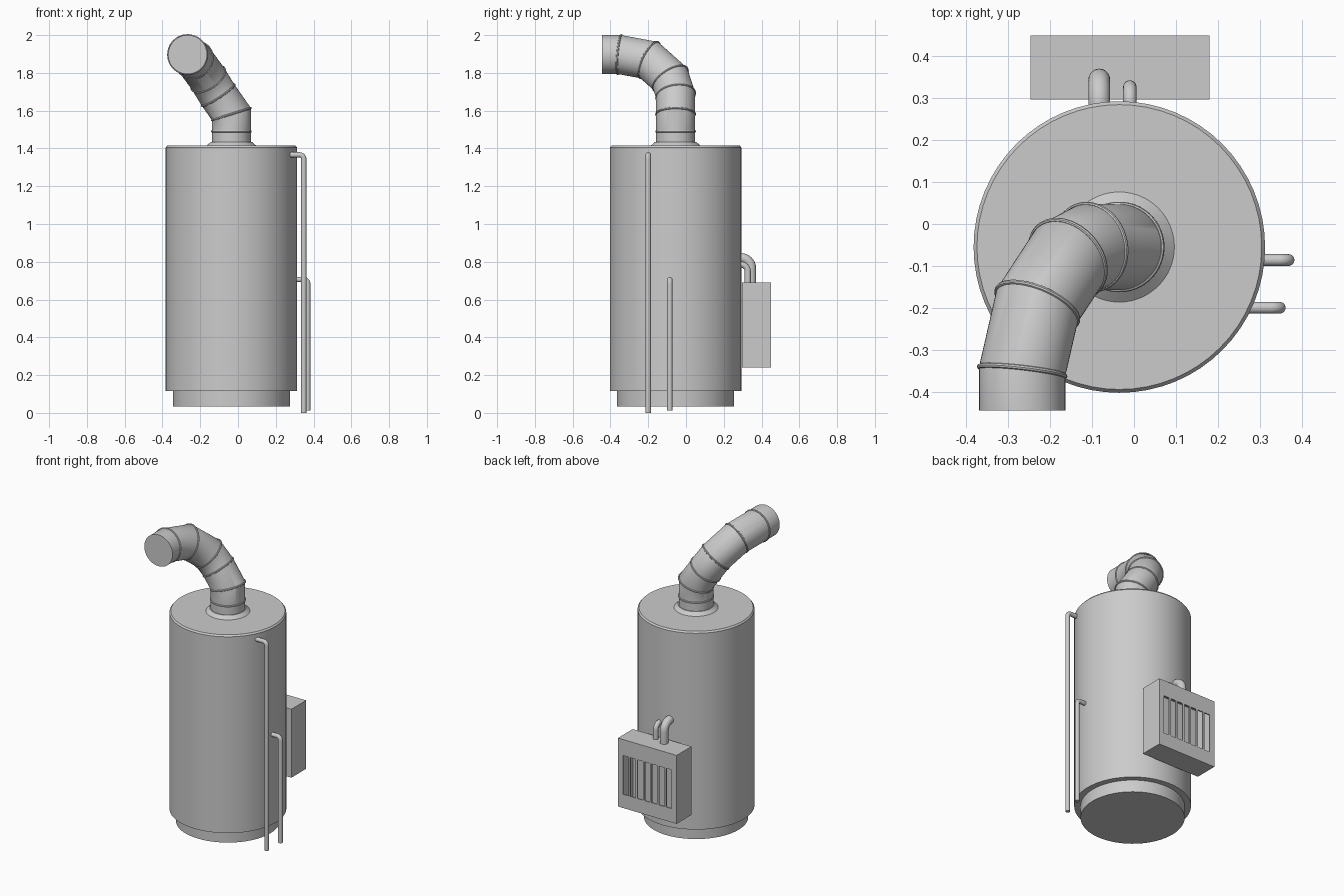
import bpy, bmesh, math
from mathutils import Vector, Matrix

if "Cube" in bpy.data.objects:
    bpy.data.objects.remove(bpy.data.objects["Cube"])

CX, CY = -0.035, -0.055  # tank axis


def finish(name, bm, smooth=True):
    bmesh.ops.recalc_face_normals(bm, faces=bm.faces[:])
    me = bpy.data.meshes.new(name)
    bm.to_mesh(me)
    bm.free()
    if smooth:
        me.shade_smooth()
        me.set_sharp_from_angle(angle=math.radians(30))
    ob = bpy.data.objects.new(name, me)
    bpy.context.collection.objects.link(ob)
    return ob


def skin(bm, rings, closed=False):
    """Bridge equal-sized vertex rings with quads; cap the ends unless closed."""
    loops = [[bm.verts.new(p) for p in r] for r in rings]
    n = len(loops[0])
    pairs = list(zip(loops, loops[1:])) + ([(loops[-1], loops[0])] if closed else [])
    for a, b in pairs:
        for i in range(n):
            j = (i + 1) % n
            bm.faces.new((a[i], a[j], b[j], b[i]))
    if not closed:
        bm.faces.new(loops[0])
        bm.faces.new(loops[-1])


def lathe(name, profile, n=64):
    bm = bmesh.new()
    skin(bm, [[(CX + r * math.cos(math.tau * i / n), CY + r * math.sin(math.tau * i / n), z)
               for i in range(n)] for r, z in profile])
    return finish(name, bm)


def mitred_rings(path, r, n):
    """Circle swept along a polyline, cut on the bisecting plane at each joint."""
    p = [Vector(q) for q in path]
    d = [(b - a).normalized() for a, b in zip(p, p[1:])]
    rot = d[0].to_track_quat('Z', 'Y').to_matrix()
    ring = [p[0] + rot @ Vector((r * math.cos(math.tau * i / n), r * math.sin(math.tau * i / n), 0))
            for i in range(n)]
    rings = [ring]
    for k in range(1, len(p)):
        nrm = (d[k - 1] + d[min(k, len(d) - 1)]).normalized()
        ring = [q + d[k - 1] * ((p[k] - q).dot(nrm) / d[k - 1].dot(nrm)) for q in ring]
        rings.append(ring)
    return p, d, rings


def tube(name, path, r, n=20):
    bm = bmesh.new()
    skin(bm, mitred_rings(path, r, n)[2])
    return finish(name, bm)


def box(name, lo, hi):
    bm = bmesh.new()
    lo, hi = Vector(lo), Vector(hi)
    bmesh.ops.create_cube(bm, size=1, matrix=Matrix.Translation((lo + hi) / 2)
                          @ Matrix.Diagonal((*(hi - lo), 1)))
    return finish(name, bm, False)


def elbow(start, corner, end, rad, steps=8):
    """Path from start to end with a rounded right-angle corner."""
    s, c, e = Vector(start), Vector(corner), Vector(end)
    u, v = (s - c).normalized(), (e - c).normalized()
    o = c + (u + v) * rad
    arc = [o - v * rad * math.cos(t) - u * rad * math.sin(t)
           for t in (math.pi / 2 * i / steps for i in range(steps + 1))]
    return [s] + arc + [e]


# tank, plinth and flue collar
lathe("tank", [(0.348, 0.115), (0.348, 1.405), (0.34, 1.415)])
lathe("plinth", [(0.31, 0.035), (0.31, 0.12)])
lathe("flue_collar", [(0.135, 1.412), (0.108, 1.435)])

# segmented flue pipe
flue = [(CX, CY, 1.42), (CX, CY, 1.49), (CX, CY, 1.582), (-0.105, CY, 1.682),
        (-0.158, -0.083, 1.768), (-0.231, -0.195, 1.868),
        (-0.267, -0.352, 1.897), (-0.267, -0.445, 1.897)]
p, d, rings = mitred_rings(flue, 0.103, 48)
bm = bmesh.new()
skin(bm, rings)
finish("flue_pipe", bm)

# raised beads at the flue joints
bm = bmesh.new()
for k in range(1, len(p) - 1):
    nrm = (d[k - 1] + d[k]).normalized()
    sections = []
    for j in range(8):
        a = math.tau * j / 8
        sections.append([q + (q - p[k]).normalized() * 0.005 * math.cos(a)
                         + nrm * 0.006 * math.sin(a) for q in rings[k]])
    skin(bm, sections, closed=True)
finish("flue_joint_beads", bm)

# water pipes on the right side
tube("tall_water_pipe", elbow((0.26, -0.2, 1.366), (0.348, -0.2, 1.366), (0.348, -0.2, 0), 0.022), 0.014)
tube("short_water_pipe", elbow((0.29, -0.086, 0.706), (0.369, -0.086, 0.706), (0.369, -0.086, 0.012), 0.022), 0.014)

# conduits from the control box into the tank
tube("large_conduit", elbow((-0.083, 0.26, 0.82), (-0.083, 0.345, 0.82), (-0.083, 0.345, 0.685), 0.055), 0.026)
tube("small_conduit", elbow((-0.01, 0.26, 0.785), (-0.01, 0.327, 0.785), (-0.01, 0.327, 0.685), 0.035), 0.016)

# hollow control box with seven vent slots in the back
case = box("control_box", (-0.247, 0.297, 0.24), (0.18, 0.45, 0.69))
cutters = [box("cavity_cutter", (-0.239, 0.305, 0.248), (0.172, 0.442, 0.682))]
for i in range(7):
    x = -0.0335 + (i - 3) * 0.0525
    cutters.append(box("slot_cutter", (x - 0.02, 0.43, 0.33), (x + 0.02, 0.47, 0.585)))
for c in cutters:
    m = case.modifiers.new("cut", 'BOOLEAN')
    m.operation, m.solver, m.object = 'DIFFERENCE', 'EXACT', c
    c.hide_render = True
    c.hide_set(True)
